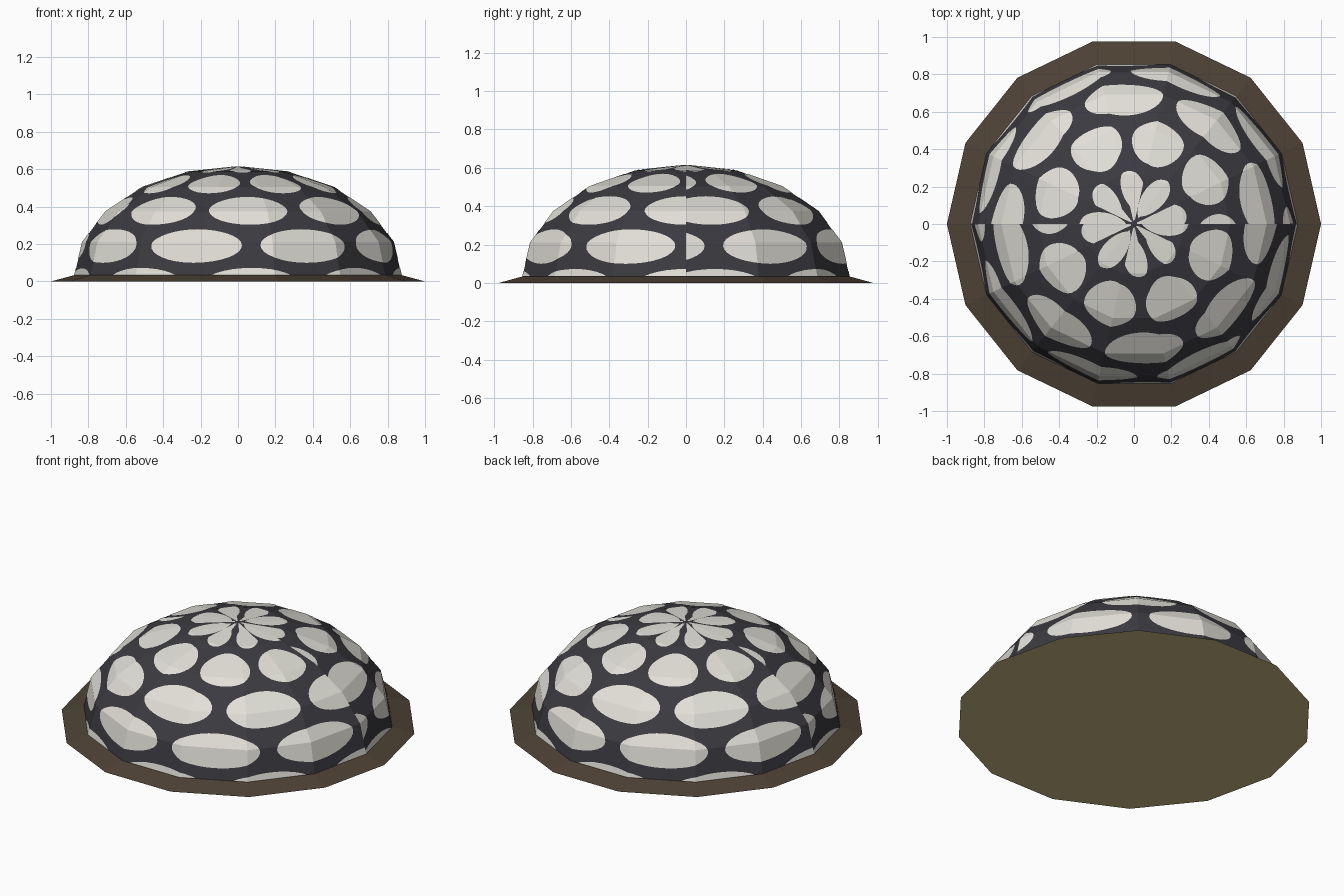
import bpy, bmesh, math
from mathutils import Vector

if "Cube" in bpy.data.objects:
    bpy.data.objects.remove(bpy.data.objects["Cube"])

SIDES, RINGS = 14, 5
RADIUS, BASE_Z, HEIGHT = 0.875, 0.03, 0.585


def material(name, rgb):
    m = bpy.data.materials.new(name)
    lin = [((c / 255 + 0.055) / 1.055) ** 2.4 for c in rgb]
    m.diffuse_color = (*lin, 1)
    m.use_nodes = True
    m.node_tree.nodes["Principled BSDF"].inputs["Base Color"].default_value = m.diffuse_color
    return m


dark = material("charcoal", (59, 58, 64))
white = material("off_white", (225, 223, 215))
brown = material("brim_brown", (78, 66, 53))
olive = material("underside_tan", (202, 184, 132))


def finish(bm, name, mats):
    me = bpy.data.meshes.new(name)
    bm.to_mesh(me)
    bm.free()
    for m in mats:
        me.materials.append(m)
    ob = bpy.data.objects.new(name, me)
    bpy.context.collection.objects.link(ob)
    return ob


def ring_point(i, j, grow=0.0):
    """Corner of the faceted dome: side i, ring j."""
    a, p = 2 * math.pi * i / SIDES, math.pi / 2 * j / RINGS
    r = (RADIUS + grow) * math.cos(p)
    return Vector((r * math.cos(a), r * math.sin(a), BASE_Z + (HEIGHT + grow) * math.sin(p)))


# dome shell
bm = bmesh.new()
rings = [[bm.verts.new(ring_point(i, j)) for i in range(SIDES)] for j in range(RINGS)]
apex = bm.verts.new((0, 0, BASE_Z + HEIGHT))
for j in range(RINGS):
    for i in range(SIDES):
        k = (i + 1) % SIDES
        if j < RINGS - 1:
            bm.faces.new((rings[j][i], rings[j][k], rings[j + 1][k], rings[j + 1][i]))
        else:
            bm.faces.new((rings[j][i], rings[j][k], apex))
finish(bm, "dome", [dark])

# brim with a flat underside
bm = bmesh.new()
outer, inner = [[bm.verts.new((r * math.cos(2 * math.pi * i / SIDES),
                               r * math.sin(2 * math.pi * i / SIDES), z))
                 for i in range(SIDES)] for r, z in ((1.0, 0.0), (0.866, 0.036))]
for i in range(SIDES):
    k = (i + 1) % SIDES
    bm.faces.new((outer[i], outer[k], inner[k], inner[i]))
under = bm.faces.new(outer[::-1])
under.material_index = 1
finish(bm, "brim", [brown, olive])

# spots: staggered ovals, clipped to each facet and laid on the dome
GROW = 0.002
HALF = SIDES // 2
DEG = SIDES / 360


def keep(bm, co, no):
    """Keep only the part of the flat outline on the side that no points to."""
    bmesh.ops.bisect_plane(bm, geom=bm.verts[:] + bm.edges[:] + bm.faces[:], dist=1e-6,
                           plane_co=(*co, 0), plane_no=(*no, 0), clear_inner=True)


def on_facet(i, j, u, v, shift):
    """Place a flat pattern point on facet (i, j); the top row is triangles."""
    a, b = ring_point(i + shift, j, GROW), ring_point(i + shift + 1, j, GROW)
    c, d = ring_point(i + shift, j + 1, GROW), ring_point(i + shift + 1, j + 1, GROW)
    w, s = v - j, u - i
    if j == RINGS - 1:
        t = s - w / 2
        return a * (1 - w - t) + b * t + c * w
    return a.lerp(b, s).lerp(c.lerp(d, s), w)


bm = bmesh.new()
for row in range(5):
    v0 = -0.28 + 1.178 * row
    start = -10.9 if row % 2 else 10.3
    for n in range(5):
        u0 = (start + 42.3 * n) * DEG
        outline = [(u0 + 17.75 * DEG * math.cos(t), v0 + 0.515 * math.sin(t), 0)
                   for t in (2 * math.pi * s / 32 for s in range(32))]
        for i in range(HALF):
            for j in range(RINGS):
                if abs(i + 0.5 - u0) > 1.3 or abs(j + 0.5 - v0) > 1.1:
                    continue
                spot = bmesh.new()
                spot.faces.new([spot.verts.new(p) for p in outline])
                lean = 0.5 if j == RINGS - 1 else 0
                keep(spot, (i, j), (1, -lean))
                keep(spot, (i + 1, j), (-1, -lean))
                keep(spot, (i, max(j, 0.03)), (0, 1))
                keep(spot, (i, j + 1), (0, -1))
                # the pattern repeats on the other half of the dome
                for shift in (0, HALF):
                    new = {v: bm.verts.new(on_facet(i, j, v.co.x, v.co.y, shift))
                           for v in spot.verts}
                    for f in spot.faces:
                        bm.faces.new([new[v] for v in f.verts])
                spot.free()
bmesh.ops.remove_doubles(bm, verts=bm.verts[:], dist=1e-5)
finish(bm, "spots", [white])
